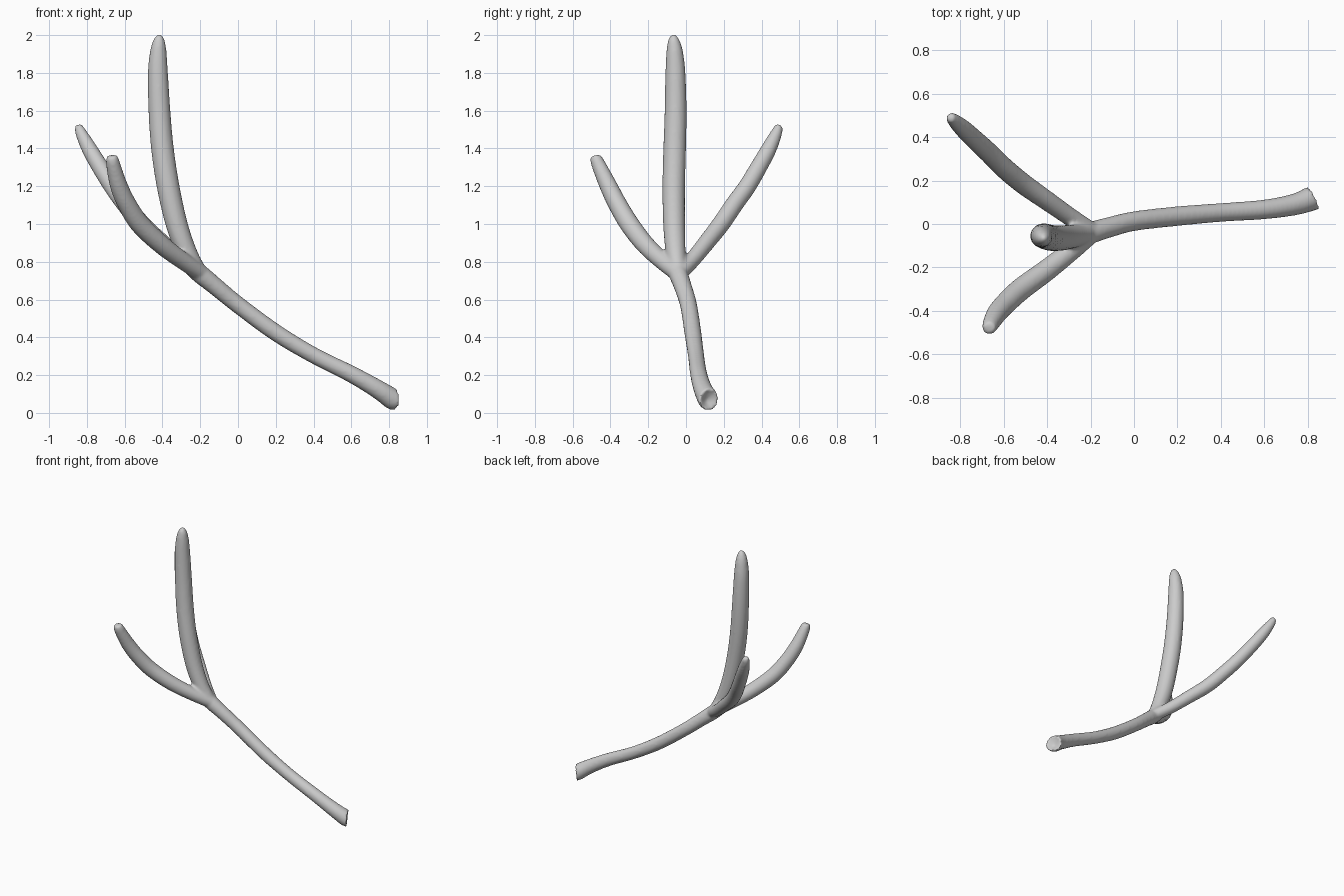
import bpy, bmesh, math
from mathutils import Vector

if "Cube" in bpy.data.objects:
    bpy.data.objects.remove(bpy.data.objects["Cube"])

SIDES = 24
STEPS = 6


def spline(pts):
    """Catmull-Rom resampling of (x, y, z, radius) points."""
    p = [Vector(q) for q in pts]
    p = [2 * p[0] - p[1]] + p + [2 * p[-1] - p[-2]]
    out = []
    for i in range(1, len(p) - 2):
        a, b, c, d = p[i - 1:i + 3]
        for k in range(STEPS):
            t = k / STEPS
            out.append(0.5 * (2 * b + (c - a) * t + (2 * a - 5 * b + 4 * c - d) * t * t
                              + (3 * b - a - 3 * c + d) * t ** 3))
    return out + [p[-2]]


def tube(bm, pts, start_normal=None, dish=0.0):
    """Closed tapering tube; the start can be cut along a given plane and dished."""
    path = spline(pts)
    rings = []
    for i, q in enumerate(path):
        nxt, prv = path[min(i + 1, len(path) - 1)], path[max(i - 1, 0)]
        t = (nxt - prv).to_3d().normalized()
        if i == 0 and start_normal:
            t = Vector(start_normal).normalized()
        u = t.cross(Vector((0, 1, 0))).normalized()
        v = t.cross(u)
        r = max(q[3], 0.004)
        rings.append([bm.verts.new(q.to_3d() + r * (u * math.cos(a) + v * math.sin(a)))
                      for a in (2 * math.pi * k / SIDES for k in range(SIDES))])
        if i == 0:
            base = bm.verts.new(q.to_3d() + t * dish)
    for a, b in zip(rings, rings[1:]):
        for k in range(SIDES):
            j = (k + 1) % SIDES
            bm.faces.new((a[k], a[j], b[j], b[k]))
    for k in range(SIDES):
        bm.faces.new((base, rings[0][(k + 1) % SIDES], rings[0][k]))
    bm.faces.new(rings[-1])


bm = bmesh.new()

# lower stem, cut off at its foot
tube(bm, [(0.83, 0.122, 0.065, 0.058), (0.74, 0.09, 0.125, 0.05), (0.6, 0.067, 0.205, 0.045),
          (0.4, 0.053, 0.305, 0.043), (0.2, 0.036, 0.425, 0.045), (0.0, 0.013, 0.572, 0.045),
          (-0.12, -0.017, 0.67, 0.047), (-0.2, -0.04, 0.735, 0.05), (-0.25, -0.05, 0.775, 0.045)],
     start_normal=(-0.85, -0.52, 0), dish=0.03)

# tall middle branch
tube(bm, [(-0.21, -0.042, 0.745, 0.045), (-0.27, -0.055, 0.85, 0.053), (-0.325, -0.063, 1.0, 0.058),
          (-0.37, -0.065, 1.2, 0.06), (-0.4, -0.06, 1.4, 0.06), (-0.416, -0.055, 1.6, 0.058),
          (-0.424, -0.056, 1.8, 0.053), (-0.422, -0.06, 1.91, 0.044), (-0.418, -0.065, 1.97, 0.031),
          (-0.415, -0.066, 2.003, 0.012)])

# front branch
tube(bm, [(-0.19, -0.04, 0.735, 0.043), (-0.285, -0.12, 0.80, 0.046), (-0.405, -0.215, 0.89, 0.05),
          (-0.52, -0.30, 1.0, 0.052), (-0.59, -0.365, 1.11, 0.05), (-0.63, -0.41, 1.2, 0.047),
          (-0.655, -0.452, 1.29, 0.04), (-0.665, -0.474, 1.34, 0.034), (-0.668, -0.48, 1.362, 0.026)])

# back branch
tube(bm, [(-0.19, -0.035, 0.735, 0.04), (-0.29, 0.03, 0.805, 0.042), (-0.4, 0.107, 0.9, 0.045),
          (-0.51, 0.185, 1.0, 0.048), (-0.6, 0.26, 1.11, 0.048), (-0.665, 0.325, 1.2, 0.047),
          (-0.735, 0.39, 1.31, 0.045), (-0.788, 0.44, 1.4, 0.041), (-0.832, 0.48, 1.485, 0.03),
          (-0.845, 0.492, 1.525, 0.018)])

bmesh.ops.recalc_face_normals(bm, faces=bm.faces)
mesh = bpy.data.meshes.new("branch")
bm.to_mesh(mesh)
bm.free()
branch = bpy.data.objects.new("branch", mesh)
bpy.context.collection.objects.link(branch)

# fuse the limbs into one skin and soften the fork
remesh = branch.modifiers.new("fuse", 'REMESH')
remesh.mode = 'VOXEL'
remesh.voxel_size = 0.01
remesh.use_smooth_shade = True
smooth = branch.modifiers.new("soften", 'SMOOTH')
smooth.factor = 0.5
smooth.iterations = 4
